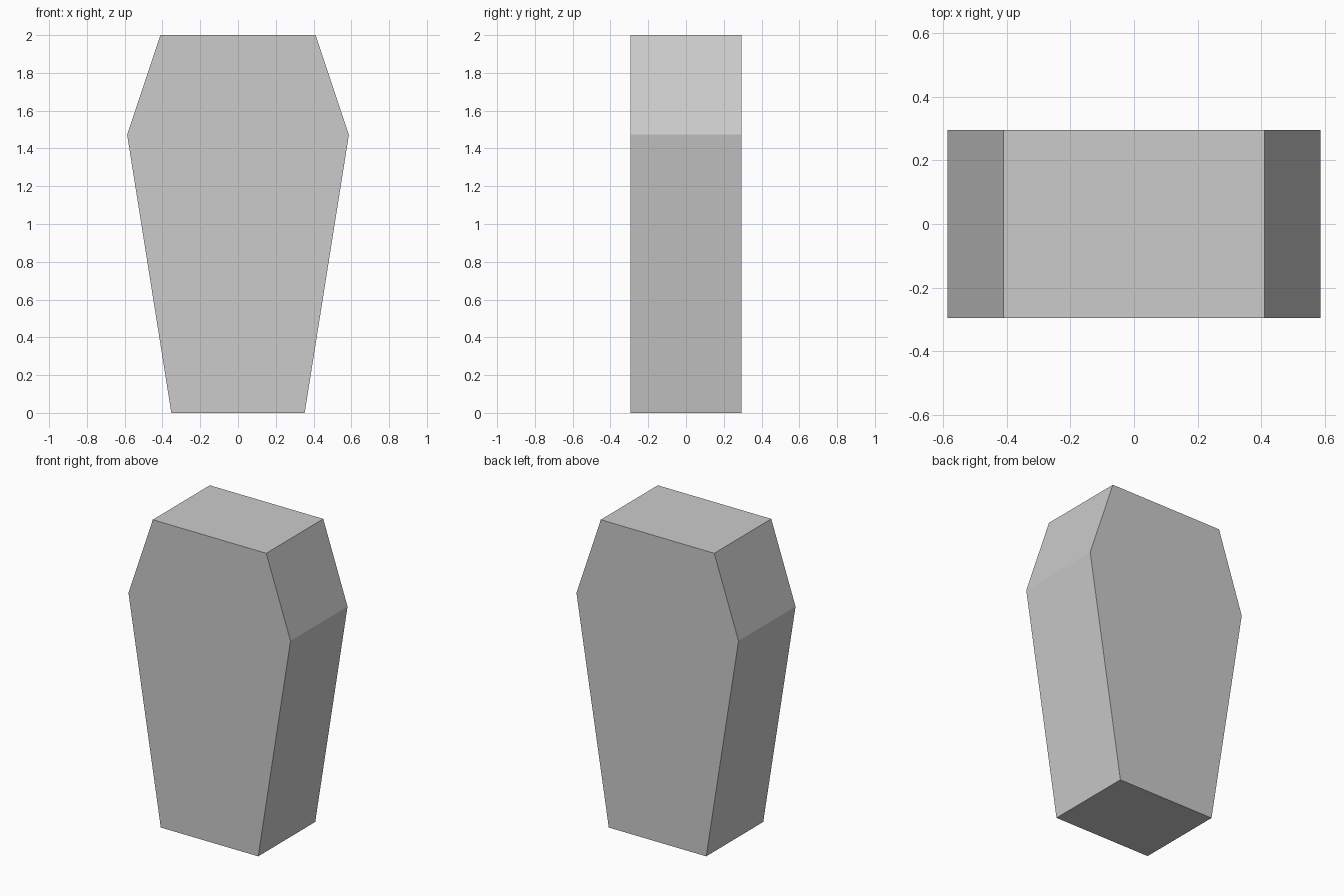
import bpy
import bmesh

cube = bpy.data.objects.get("Cube")
if cube:
    bpy.data.objects.remove(cube, do_unlink=True)

# Plain grey material
grey = bpy.data.materials.new("light_grey")
grey.use_nodes = True
colour = (0.6, 0.6, 0.6, 1)
grey.diffuse_color = colour
grey.node_tree.nodes["Principled BSDF"].inputs["Base Color"].default_value = colour

# Six-sided outline: right half (half width, height), mirrored to the left
DEPTH = 0.59
half = [(0.353, 0), (0.587, 1.473), (0.411, 2)]
outline = half + [(-x, z) for x, z in reversed(half)]

# Extrude the outline from front to back
bm = bmesh.new()
front = bm.faces.new([bm.verts.new((x, -DEPTH / 2, z)) for x, z in outline])
back = bmesh.ops.extrude_face_region(bm, geom=[front], use_keep_orig=True)
moved = [v for v in back["geom"] if isinstance(v, bmesh.types.BMVert)]
bmesh.ops.translate(bm, verts=moved, vec=(0, DEPTH, 0))
bmesh.ops.recalc_face_normals(bm, faces=bm.faces)

mesh = bpy.data.meshes.new("coffin_body")
bm.to_mesh(mesh)
bm.free()
mesh.materials.append(grey)
body = bpy.data.objects.new("coffin_body", mesh)
bpy.context.collection.objects.link(body)
